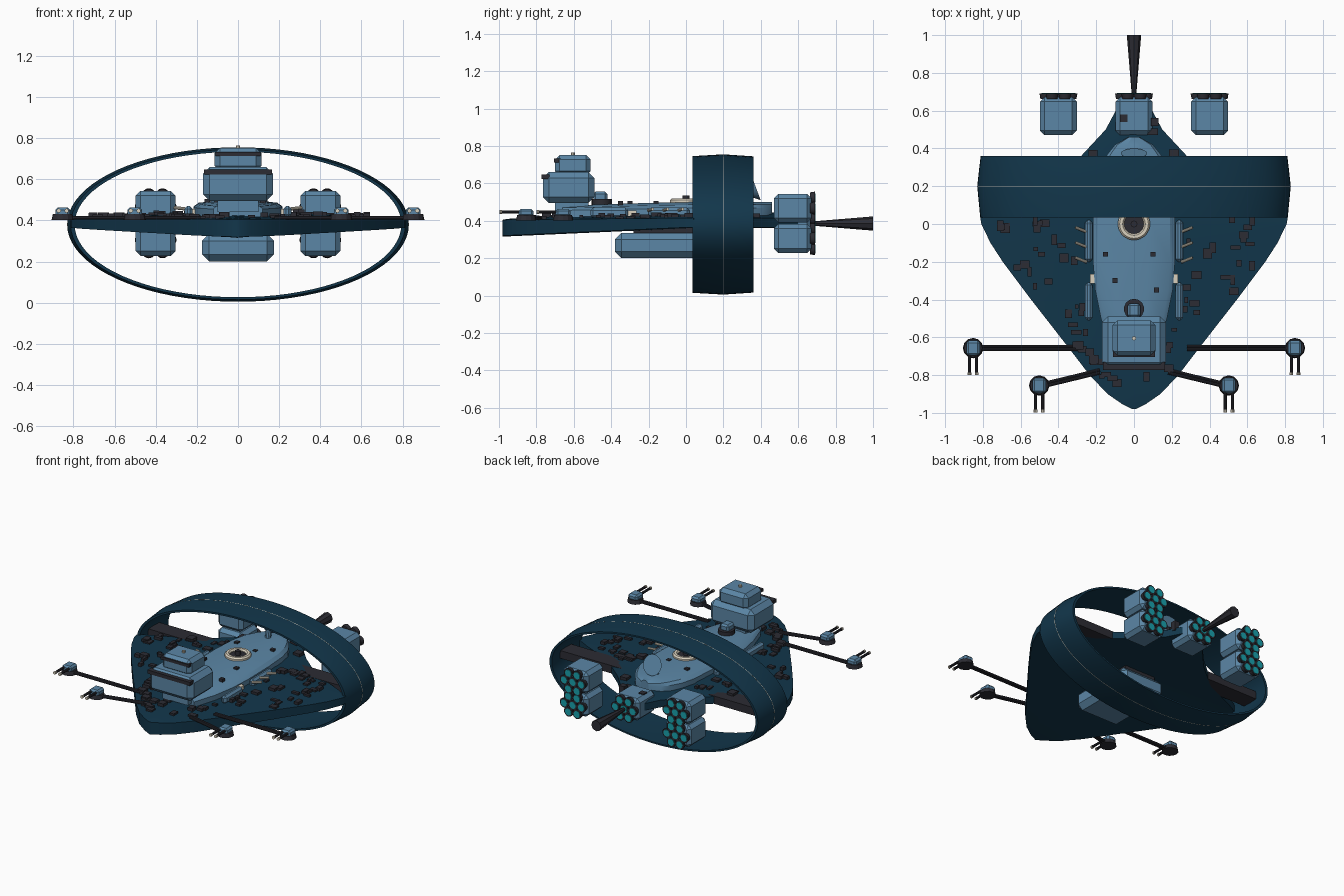
import bpy, bmesh, math, random
from mathutils import Vector, Matrix

if "Cube" in bpy.data.objects:
    bpy.data.objects.remove(bpy.data.objects["Cube"])

random.seed(4)

def mat(name, c):
    m = bpy.data.materials.new(name)
    m.diffuse_color = (*c, 1)
    m.use_nodes = True
    m.node_tree.nodes["Principled BSDF"].inputs["Base Color"].default_value = m.diffuse_color
    return m

NAVY = mat("navy_hull", (0.006, 0.037, 0.07))
BLUE = mat("light_blue", (0.105, 0.24, 0.38))
DARK = mat("dark_grey", (0.025, 0.025, 0.033))
PALE = mat("cream", (0.7, 0.64, 0.52))
TEAL = mat("engine_teal", (0.01, 0.36, 0.42))

def finish(bm, name, m, smooth=True):
    bmesh.ops.recalc_face_normals(bm, faces=bm.faces[:])
    me = bpy.data.meshes.new(name)
    bm.to_mesh(me)
    bm.free()
    me.materials.append(m)
    ob = bpy.data.objects.new(name, me)
    bpy.context.collection.objects.link(ob)
    if smooth:
        bpy.ops.object.select_all(action='DESELECT')
        ob.select_set(True)
        bpy.context.view_layer.objects.active = ob
        bpy.ops.object.shade_smooth_by_angle(angle=math.radians(28))
    return ob

def box(bm, x0, x1, y0, y1, z0, z1, chamfer=0):
    M = Matrix.Translation(((x0+x1)/2, (y0+y1)/2, (z0+z1)/2)) @ Matrix.Diagonal((x1-x0, y1-y0, z1-z0, 1))
    vs = bmesh.ops.create_cube(bm, size=1, matrix=M)["verts"]
    if chamfer:
        es = list({e for v in vs for e in v.link_edges})
        bmesh.ops.bevel(bm, geom=es, offset=chamfer, segments=1, affect='EDGES')

def rod(bm, p, q, r0, r1=None, n=10):
    p, q = Vector(p), Vector(q)
    M = Matrix.Translation((p+q)/2) @ (q-p).to_track_quat('Z', 'Y').to_matrix().to_4x4()
    bmesh.ops.create_cone(bm, cap_ends=True, segments=n, radius1=r0,
                          radius2=r0 if r1 is None else r1, depth=(q-p).length, matrix=M)

def loft(bm, loops, closed=False):
    L = [[bm.verts.new(p) for p in lp] for lp in loops]
    n = len(L[0])
    for i in range(len(L) if closed else len(L)-1):
        a, b = L[i], L[(i+1) % len(L)]
        for j in range(n):
            bm.faces.new((a[j], a[(j+1) % n], b[(j+1) % n], b[j]))
    if not closed:
        bm.faces.new(L[0])
        bm.faces.new(L[-1])

def single_box(name, m, *a):
    bm = bmesh.new()
    box(bm, *a)
    return finish(bm, name, m, False)

def interp(tab, y):
    for (ya, a), (yb, b) in zip(tab, tab[1:]):
        if ya <= y <= yb:
            return a + (b-a)*(y-ya)/(yb-ya)
    return 0

# wedge hull: half width along y
HULL = [(-.98, .008), (-.955, .06), (-.9, .14), (-.8, .235), (-.65, .35), (-.4, .545), (-.2, .695),
        (-.1, .76), (0, .808), (.04, .815), (.1, .7), (.2, .47), (.36, .28), (.5, .15), (.65, .07)]
def hull_top(x, y):
    t = min(1, (y+.98)/1.0)
    return .405 + .01*t + .028*t**.5*(1-abs(x)/max(interp(HULL, y), .01))
bm = bmesh.new()
loops = []
for y, w in HULL:
    t = min(1, (y+.98)/1.0)
    zb = .315 + .045*t
    loops.append([(0, y, hull_top(0, y)), (w, y, hull_top(w, y)), (w, y, zb+.005),
                  (0, y, zb), (-w, y, zb+.005), (-w, y, hull_top(w, y))])
loft(bm, loops)
finish(bm, "hull", NAVY)

# elliptical ring with a raised middle line
def ellipse_band(name, m, prof, n=80):
    bm = bmesh.new()
    loft(bm, [[((.83-d)*math.cos(a), y, .38+(.375-d*.6)*math.sin(a)) for y, d in prof]
              for a in (2*math.pi*i/n for i in range(n))], True)
    finish(bm, name, m)
ellipse_band("ring", NAVY, [(.035, .016), (.2, 0), (.36, .018), (.36, .036), (.2, .026), (.035, .036)])
ellipse_band("ring_seam", PALE, [(.1985, -.0005), (.2015, -.0005), (.2015, .005), (.1985, .005)])

# struts joining hull and ring
bm = bmesh.new()
for s in (-1, 1):
    box(bm, min(s*.25, s*.81), max(s*.25, s*.81), .14, .26, .365, .42)
finish(bm, "ring_struts", DARK, False)

# crowned upper deck
DECK = [(-.66, .12), (-.5, .175), (-.35, .205), (-.2, .217), (.03, .217), (.2, .205), (.3, .18),
        (.37, .14), (.42, .1), (.46, .03)]
bm = bmesh.new()
loops = []
for y, w in DECK:
    h = .075 + .02*min(1, (y+.66)/.6)
    half = [(w, .40), (w, .41+h*.6), (w*.88, .405+h*.85), (w*.35, .405+h)]
    loops.append([(x, y, z) for x, z in half] + [(-x, y, z) for x, z in half[::-1]])
loft(bm, loops)
finish(bm, "upper_deck", BLUE)

# bridge tower
single_box("tower_base", BLUE, -.1, .1, -.7, -.52, .44, .52)
single_box("tower_lower", BLUE, -.17, .17, -.765, -.49, .495, .66, .032)
single_box("tower_upper", BLUE, -.113, .113, -.7, -.51, .64, .752, .025)
single_box("tower_lower_window", DARK, -.165, .165, -.772, -.73, .623, .648)
single_box("tower_upper_window", DARK, -.11, .11, -.705, -.67, .712, .732)
bm = bmesh.new()
rod(bm, (0, -.605, .74), (0, -.605, .765), .011)
finish(bm, "tower_beacon", PALE)

# belly block
single_box("belly_block", BLUE, -.175, .175, -.38, .1, .2, .335, .035)
single_box("belly_mount", DARK, -.12, .12, -.28, .06, .32, .38)

# engine blocks and seven-nozzle clusters
blocks, bells, glows = bmesh.new(), bmesh.new(), bmesh.new()
for cx, cz in ((-.4, .467), (-.4, .305), (.4, .467), (.4, .305), (0, .385)):
    box(blocks, cx-.097, cx+.097, .47, .672, cz-.077, cz+.077, .024)
    spots = [(0, 0)] + [(.067*math.cos(k*math.pi/3), .067*math.sin(k*math.pi/3)) for k in range(6)]
    for dx, dz in spots:
        x, z = cx+dx, cz+dz*.95
        rod(bells, (x, .662, z), (x, .69, z), .029, .034, 14)
        rod(glows, (x, .67, z), (x, .693, z), .024, n=14)
finish(blocks, "engine_blocks", BLUE, False)
finish(bells, "engine_nozzles", DARK)
finish(glows, "engine_glow", TEAL)
bm = bmesh.new()
rod(bm, (0, .66, .385), (0, 1, .385), .01, .038, 8)
finish(bm, "tail_spike", DARK, False)

# outrigger gun arms, turrets and barrels
arms, bases, bodies, guns, tips = (bmesh.new() for _ in range(5))
for s in (-1, 1):
    for (x0, y0), (x1, y1) in (((.28, -.657), (.84, -.657)), ((.18, -.78), (.49, -.855))):
        for d in (-.008, .008):
            rod(arms, (s*x0, y0+d, .413), (s*x1, y1+d, .413), .009)
        x1 += .012
        rod(bases, (s*x1, y1, .402), (s*x1, y1, .43), .054, .048, 12)
        box(bodies, s*x1-.036, s*x1+.036, y1-.04, y1+.04, .42, .463, .012)
        for d in (-.019, .019):
            rod(guns, (s*x1+d, y1-.03, .447), (s*x1+d, y1-.135, .447), .0085)
            rod(tips, (s*x1+d, y1-.128, .447), (s*x1+d, y1-.142, .447), .0105)
# small deck turret behind the bridge
rod(bases, (0, -.45, .48), (0, -.45, .515), .054, n=14)
box(bodies, -.034, .034, -.495, -.42, .505, .555, .012)
finish(arms, "gun_arms", DARK)
finish(bases, "turret_bases", DARK)
finish(bodies, "turret_bodies", BLUE, False)
finish(guns, "gun_barrels", DARK)
finish(tips, "gun_tips", PALE)

# side pods with angled small guns
pods, small = bmesh.new(), bmesh.new()
for s in (-1, 1):
    for ya, yb in ((-.51, -.31), (-.2, .02)):
        box(pods, s*.24-.02, s*.24+.02, ya, yb, .415, .47, .014)
    for y in (-.19, -.11, -.03):
        rod(small, (s*.25, y-.012, .455), (s*.31, y+.012, .462), .008)
    box(small, s*.222-.012, s*.222+.012, -.315, -.265, .41, .455)
finish(pods, "side_pods", BLUE, False)
finish(small, "side_guns", PALE)

# round hatch on the deck
bm = bmesh.new()
prof = [(.085, .49), (.085, .51), (.076, .52), (.06, .52), (.052, .51), (.052, .49)]
loft(bm, [[(r*math.cos(a), r*math.sin(a), z) for r, z in prof]
          for a in (2*math.pi*i/32 for i in range(32))], True)
finish(bm, "hatch_ring", PALE)
bm = bmesh.new()
rod(bm, (0, 0, .48), (0, 0, .506), .053, n=20)
rod(bm, (0, 0, .5), (0, 0, .535), .018, n=12)
finish(bm, "hatch_core", DARK)

# tilted sensor dish at the rear of the deck
bm = bmesh.new()
rod(bm, (0, .33, .47), (0, .345, .56), .02)
rod(bm, (0, .335, .56), (0, .375, .575), .035, .07, 20)
finish(bm, "sensor_dish", BLUE)

# scattered surface boxes on hull and deck
bm = bmesh.new()
count = 0
while count < 95:
    y = random.uniform(-.94, .6)
    x = random.uniform(-.76, .76)
    if abs(x) > interp(HULL, y)-.05 or abs(x) < interp(DECK, y)+.05:
        continue
    a, b = random.uniform(.01, .028), random.uniform(.01, .028)
    z = hull_top(x, y)
    box(bm, x-a, x+a, y-b, y+b, z-.015, z+random.uniform(.008, .022))
    count += 1
for x, y in ((-.15, -.16), (.1, -.16), (.12, -.35), (-.1, -.3), (.05, .12), (-.12, .16), (.13, .2)):
    box(bm, x-.013, x+.013, y-.013, y+.013, .47, .505)
for x, y in ((-.055, .56), (.11, .54)):
    box(bm, x-.02, x+.02, y-.02, y+.02, .4, .468)
finish(bm, "surface_boxes", DARK, False)
